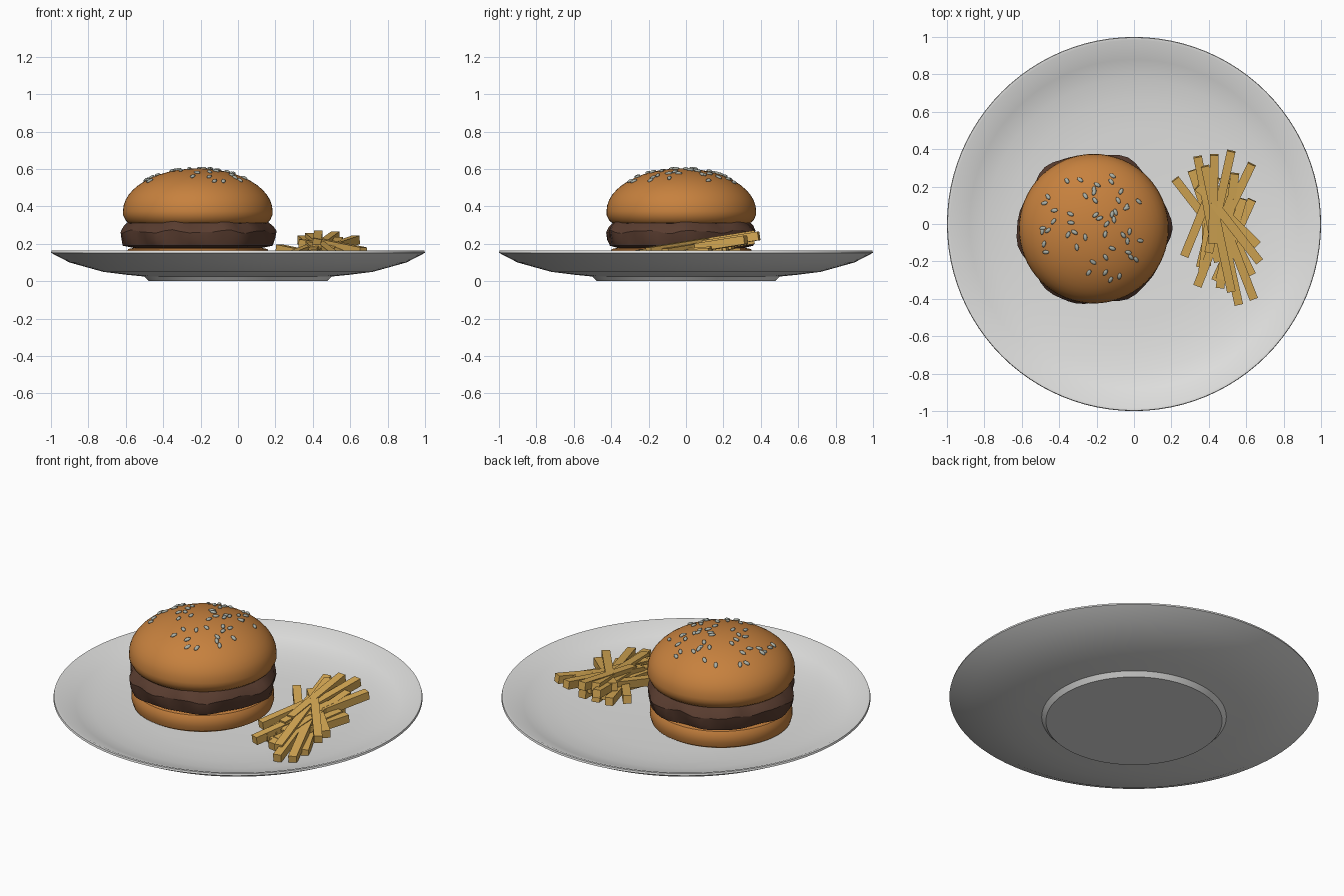
import bpy, bmesh, math, random
from mathutils import Matrix, Vector

if "Cube" in bpy.data.objects:
    bpy.data.objects.remove(bpy.data.objects["Cube"])
random.seed(4)
BURGER = Vector((-0.215, -0.025, 0))


def material(name, r, g, b):
    m = bpy.data.materials.new(name)
    m.use_nodes = True
    m.diffuse_color = (r, g, b, 1)
    bsdf = m.node_tree.nodes["Principled BSDF"]
    bsdf.inputs["Base Color"].default_value = (r, g, b, 1)
    bsdf.inputs["Roughness"].default_value = 0.6
    return m


china = material("plate grey white", 0.75, 0.75, 0.74)
crust = material("bun brown", 0.57, 0.22, 0.048)
crumb = material("bun cream", 0.78, 0.62, 0.42)
meat = material("patty dark brown", 0.1, 0.046, 0.029)
potato = material("fries gold", 0.68, 0.4, 0.09)
sesame = material("seed grey", 0.4, 0.43, 0.38)


def finish(name, bm, mats, location=(0, 0, 0), smooth=None):
    bmesh.ops.recalc_face_normals(bm, faces=bm.faces[:])
    mesh = bpy.data.meshes.new(name)
    bm.to_mesh(mesh)
    bm.free()
    for m in mats:
        mesh.materials.append(m)
    ob = bpy.data.objects.new(name, mesh)
    ob.location = location
    bpy.context.collection.objects.link(ob)
    if smooth:
        bpy.ops.object.select_all(action='DESELECT')
        ob.select_set(True)
        bpy.context.view_layer.objects.active = ob
        bpy.ops.object.shade_smooth_by_angle(angle=math.radians(smooth))
    return ob


def lathe(profile, steps):
    """Spin a list of (radius, height) points around z."""
    bm = bmesh.new()
    verts = [bm.verts.new((r, 0, z)) for r, z in profile]
    edges = [bm.edges.new(pair) for pair in zip(verts, verts[1:])]
    bmesh.ops.spin(bm, geom=verts + edges, cent=(0, 0, 0), axis=(0, 0, 1),
                   angle=math.tau, steps=steps)
    bmesh.ops.remove_doubles(bm, verts=bm.verts[:], dist=0.0001)
    return bm


# Plate: flat foot, shallow bowl and thin rim
plate = lathe([(0, 0), (0.477, 0), (0.5, 0.025), (0.6, 0.035), (0.72, 0.05),
               (0.9, 0.1), (1, 0.152), (0.997, 0.163), (0.983, 0.163),
               (0.88, 0.117), (0.78, 0.092), (0.66, 0.076), (0.5, 0.066),
               (0, 0.062)], 96)
finish("plate", plate, [china], smooth=30)

# Bottom bun with a cream cut face
bm = lathe([(0, 0.066), (0.355, 0.066), (0.378, 0.08), (0.387, 0.11),
            (0.385, 0.15), (0.372, 0.172), (0.345, 0.178), (0, 0.178)], 64)
for f in bm.faces:
    f.material_index = int(f.normal.z ** 2 > 0.99 and f.calc_center_median().z > 0.17)
finish("bottom_bun", bm, [crust, crumb], BURGER, 35)

# Lumpy patty: radius and height rippled by angle
bm = lathe([(0, 0.178), (0.34, 0.178), (0.388, 0.19), (0.4, 0.225),
            (0.405, 0.265), (0.39, 0.29), (0.36, 0.318), (0, 0.318)], 56)
for v in bm.verts:
    a = math.atan2(v.co.y, v.co.x)
    r = v.co.xy.length
    if r > 0.35:
        swell = 1 + 0.03 * math.cos(6 * a - 0.4) + 0.014 * math.sin(11 * a + v.co.z * 30)
        v.co.x *= swell
        v.co.y *= swell
        if v.co.z > 0.2:
            v.co.z += 0.007 * math.sin(9 * a) + 0.004 * math.sin(16 * a + 1)
finish("patty", bm, [meat], BURGER, 25)

# Top bun: creased lower edge under a half-ellipse dome
R, H, BASE = 0.4, 0.228, 0.375
dome = [(R * math.cos(t), BASE + H * math.sin(t))
        for t in (math.pi / 2 * i / 12 for i in range(13))]
bm = lathe([(0, 0.312), (0.37, 0.312), (0.386, 0.325), (R, 0.355)] + dome, 64)
for f in bm.faces:
    f.material_index = int(f.calc_center_median().z < 0.313)
finish("top_bun", bm, [crust, crumb], BURGER, 35)

# Sesame seeds lying on the dome
bm = bmesh.new()
for i in range(50):
    r = 0.3 * math.sqrt(random.random())
    k = math.sqrt(1 - (r / R) ** 2)
    slope = math.atan(H / R * (r / R) / k)
    place = (Matrix.Rotation(random.uniform(0, math.tau), 4, 'Z')
             @ Matrix.Translation((r, 0, BASE + H * k + 0.003))
             @ Matrix.Rotation(slope, 4, 'Y')
             @ Matrix.Rotation(random.uniform(0, math.pi), 4, 'Z')
             @ Matrix.Diagonal((0.02, 0.011, 0.008, 1)))
    bmesh.ops.create_uvsphere(bm, u_segments=8, v_segments=6, radius=1, matrix=place)
finish("sesame_seeds", bm, [sesame], BURGER, 60)


# Fries: square sticks between two points, rising towards the back
def fry(bm, start, end, width=0.046):
    start, end = Vector(start), Vector(end)
    along = end - start
    place = (Matrix.Translation((start + end) / 2)
             @ along.to_track_quat('Y', 'Z').to_matrix().to_4x4()
             @ Matrix.Diagonal((width, along.length, width, 1)))
    bmesh.ops.create_cube(bm, size=1, matrix=place)


bm = bmesh.new()
# Each stick: back x, back y, front x, front y, lift
sticks = [(0.22, 0.24, 0.5, -0.12, 0.135), (0.34, 0.36, 0.45, -0.2, 0.165),
          (0.52, 0.39, 0.4, -0.15, 0.18), (0.63, 0.32, 0.4, -0.16, 0.17),
          (0.38, 0.31, 0.52, -0.36, 0.185), (0.52, 0.14, 0.34, -0.33, 0.17),
          (0.44, 0.12, 0.56, -0.43, 0.16), (0.46, 0.06, 0.64, -0.4, 0.165),
          (0.42, 0.12, 0.67, -0.2, 0.19), (0.44, 0.25, 0.27, -0.17, 0.155),
          (0.54, 0.27, 0.46, -0.34, 0.17), (0.43, 0.37, 0.42, -0.1, 0.19),
          (0.34, 0.2, 0.66, -0.11, 0.17)]
for bx, by, fx, fy, lift in sticks:
    fry(bm, (bx, by, lift + 0.16 * by), (fx, fy, max(0.105, lift + 0.16 * fy)))
# Lower layer resting on the plate
for i in range(11):
    x, y = random.uniform(0.38, 0.54), random.uniform(-0.1, 0.08)
    a = random.uniform(-0.45, 0.45)
    half = Vector((math.sin(a), math.cos(a), 0.08)) * random.uniform(0.16, 0.24)
    mid = Vector((x, y, random.uniform(0.11, 0.15)))
    fry(bm, mid - half, mid + half)
finish("fries", bm, [potato])
